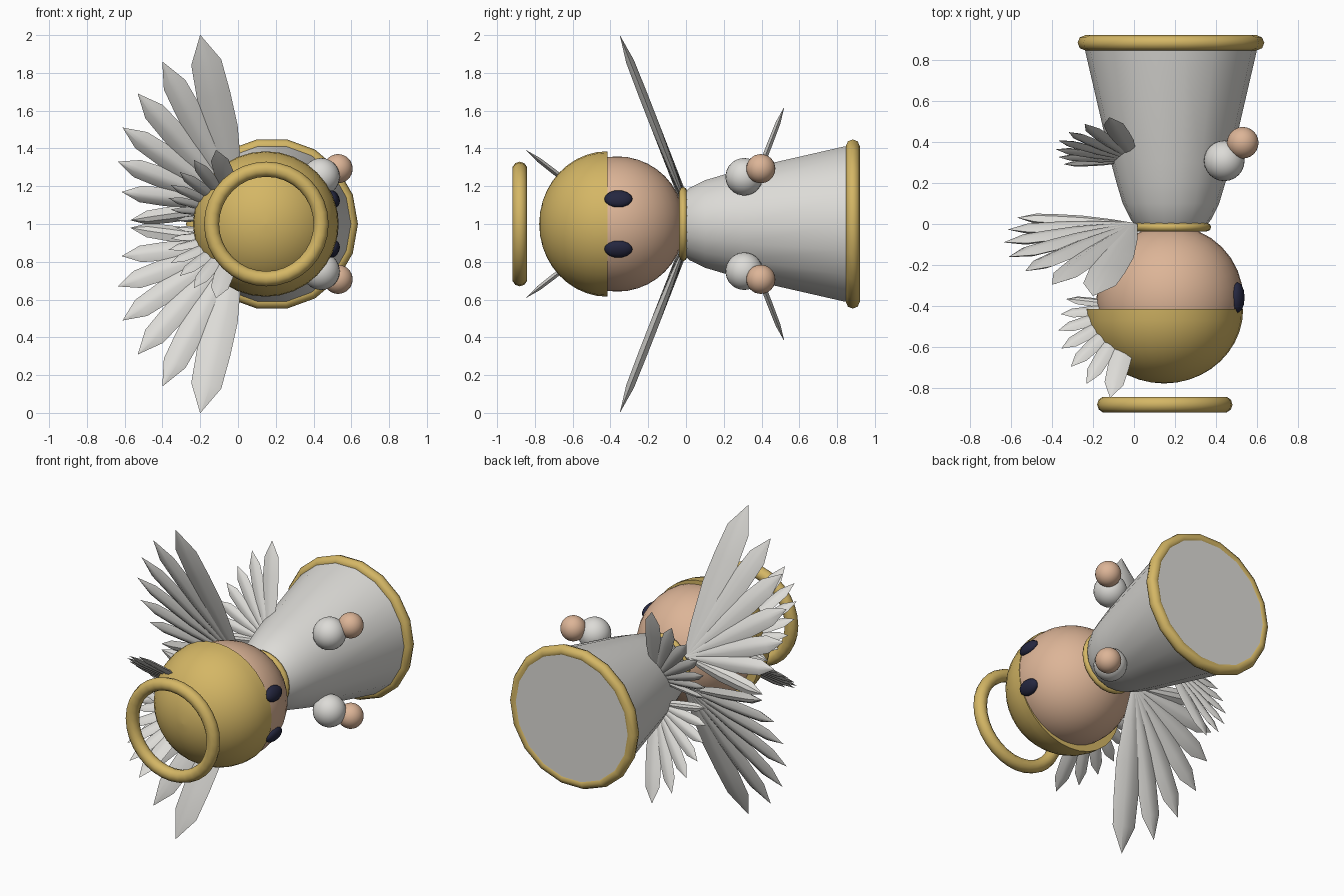
import bpy, bmesh, math
from mathutils import Vector

if "Cube" in bpy.data.objects:
    bpy.data.objects.remove(bpy.data.objects["Cube"])


def material(name, r, g, b):
    m = bpy.data.materials.new(name)
    m.diffuse_color = (r, g, b, 1)
    m.use_nodes = True
    m.node_tree.nodes["Principled BSDF"].inputs["Base Color"].default_value = m.diffuse_color
    return m


WHITE = material("soft_white", 0.72, 0.71, 0.68)
GOLD = material("gold", 0.66, 0.47, 0.13)
SKIN = material("skin", 0.72, 0.46, 0.31)
NAVY = material("dark_navy", 0.018, 0.02, 0.05)


def finish(bm, name, mat, angle=40):
    bmesh.ops.recalc_face_normals(bm, faces=bm.faces)
    me = bpy.data.meshes.new(name)
    bm.to_mesh(me)
    bm.free()
    me.materials.append(mat)
    ob = bpy.data.objects.new(name, me)
    bpy.context.collection.objects.link(ob)
    bpy.ops.object.select_all(action='DESELECT')
    ob.select_set(True)
    bpy.context.view_layer.objects.active = ob
    bpy.ops.object.shade_smooth_by_angle(angle=math.radians(angle))
    return ob


def loft(bm, rings):
    """Skin a list of point rings and cap both ends."""
    rows = [[bm.verts.new(p) for p in ring] for ring in rings]
    n = len(rows[0])
    for a, b in zip(rows, rows[1:]):
        for i in range(n):
            j = (i + 1) % n
            bm.faces.new((a[i], a[j], b[j], b[i]))
    bm.faces.new(rows[0])
    bm.faces.new(rows[-1])


def lathe(name, mat, profile, cx, sides):
    """Turn (radius, y) points around a y-parallel axis at x=cx, z=1."""
    bm = bmesh.new()
    loft(bm, [[(cx + r * math.cos(2 * math.pi * i / sides), y,
                1 + r * math.sin(2 * math.pi * i / sides))
               for i in range(sides)] for r, y in profile])
    return finish(bm, name, mat)


def ring(name, mat, cx, y, major, minor, sides, tube=10):
    bpy.ops.mesh.primitive_torus_add(
        location=(cx, y, 1), rotation=(math.pi / 2, 0, 0), major_radius=major,
        minor_radius=minor, major_segments=sides, minor_segments=tube)
    ob = bpy.context.object
    ob.name = name
    ob.data.materials.append(mat)
    bpy.ops.object.shade_smooth_by_angle(angle=math.radians(60))


def ball(name, mat, loc, size, seg=24, rings=16, rot=(0, 0, 0)):
    bpy.ops.mesh.primitive_uv_sphere_add(segments=seg, ring_count=rings,
                                         location=loc, rotation=rot, radius=1)
    ob = bpy.context.object
    ob.name = name
    ob.scale = size
    ob.data.materials.append(mat)
    bpy.ops.object.shade_smooth_by_angle(angle=math.radians(60))


# Feather tips as (sideways, along the wing, half width), before scaling
FEATHERS = [(-.20, .966, .090), (-.40, .815, .070), (-.53, .633, .066),
            (-.61, .440, .062), (-.635, .247, .058), (-.615, .075, .052),
            (-.57, -.086, .045)]
# Feather outline as (distance along, share of half width)
OUTLINE = [(0, .2), (.2, .65), (.45, 1), (.65, 1), (.84, .9), (1, .01)]


def wing(name, root, u, scale, side):
    """Fan of ridged feathers; u is the wing's long direction in y and z."""
    u = Vector((0, u[0], u[1])).normalized()
    normal = Vector((1, 0, 0)).cross(u)
    bm = bmesh.new()
    for tx, tu, half in FEATHERS:
        tip = Vector((tx, 0, 0)) + u * tu
        across = normal.cross(tip).normalized()
        rings = []
        for t, w in OUTLINE:
            c = Vector(root) + tip * t * scale
            a = across * half * w * scale
            n = normal * 0.024 * w * scale
            pts = [c + a, c + n + a * .3, c + n - a * .3,
                   c - a, c - n - a * .3, c - n + a * .3]
            rings.append([(p.x, p.y, 1 + side * (p.z - 1)) for p in pts])
        loft(bm, rings)
    finish(bm, name, WHITE, 35)


# Gown with its flat hem, hem trim and collar
lathe("gown", WHITE, [(.17, -.01), (.195, .02), (.235, .1), (.265, .2),
                      (.292, .3), (.415, .83), (.43, .913)], .18, 18)
ring("hem_trim", GOLD, .18, .883, .418, .037, 18, 8)
ring("collar", GOLD, .18, -.015, .175, .021, 24, 8)

# Head, hair cap and halo
ball("head", SKIN, (.175, -.365, 1), (.358, .358, .358), 32, 20)
cap = [(.385 * math.cos(a), -.415 - .362 * math.sin(a))
       for a in [math.radians(89.5) * i / 10 for i in range(11)]]
lathe("hair", GOLD, cap, .147, 32)
ring("halo", GOLD, .15, -.88, .29, .04, 32)

for side, label in ((1, "upper"), (-1, "lower")):
    # Eyes set into the face
    ball(label + "_eye", NAVY, (.505, -.358, 1 + side * .133),
         (.032, .075, .047), 12, 8, (0, -side * .38, 0))
    # Sleeve and hand
    ball(label + "_sleeve", WHITE, (.44, .308, 1 + side * .25), (.099,) * 3)
    ball(label + "_hand", SKIN, (.53, .396, 1 + side * .293), (.077,) * 3)
    # Three pairs of wings
    wing(label + "_neck_wing", (0, 0, 1.1), (-.363, .932), 1, side)
    wing(label + "_gown_wing", (0, .31, 1.08), (.363, .932), .6, side)
    wing(label + "_head_wing", (0, -.405, 1.05), (-.79, .61), .58, side)
